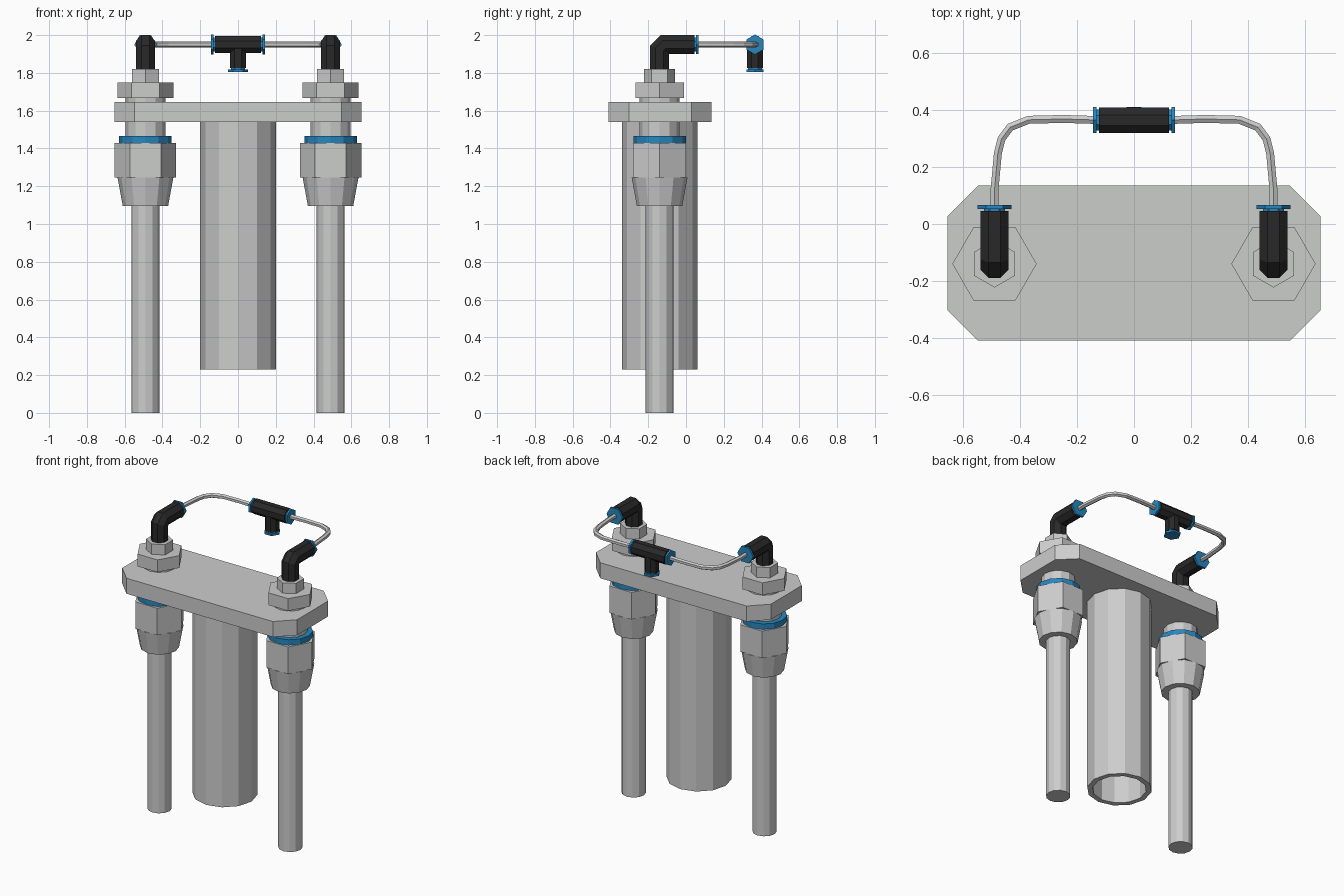
import bpy, bmesh, math
from mathutils import Vector

if "Cube" in bpy.data.objects:
    bpy.data.objects.remove(bpy.data.objects["Cube"])

X, Y, Z = Vector((1, 0, 0)), Vector((0, 1, 0)), Vector((0, 0, 1))
PX, PY = 0.49, -0.14          # rod axis
TY, TZ = 0.365, 1.95          # air line centre


def material(name, rgb):
    m = bpy.data.materials.new(name)
    m.diffuse_color = (*rgb, 1)
    m.use_nodes = True
    m.node_tree.nodes["Principled BSDF"].inputs["Base Color"].default_value = m.diffuse_color
    return m


silver = material("silver_metal", (0.60, 0.61, 0.60))
black = material("black_plastic", (0.022, 0.022, 0.022))
blue = material("blue_plastic", (0.02, 0.24, 0.52))


def finish(bm, name, mat, mirror=False):
    bmesh.ops.recalc_face_normals(bm, faces=bm.faces)
    me = bpy.data.meshes.new(name)
    bm.to_mesh(me)
    bm.free()
    me.materials.append(mat)
    ob = bpy.data.objects.new(name, me)
    bpy.context.collection.objects.link(ob)
    if mirror:
        mod = ob.modifiers.new("mirror", 'MIRROR')
        mod.use_mirror_merge = False
    return ob


def sweep(name, path, radii, sides, mat, ref=X, phase=0.0, mirror=False, bore=None):
    """Mitred polygon sweep along a planar path; ref is normal to the path plane."""
    pts = [Vector(p) for p in path]
    if not isinstance(radii, (list, tuple)):
        radii = [radii] * len(pts)
    bm = bmesh.new()
    rings = []
    for i, p in enumerate(pts):
        a = (p - pts[i - 1]).normalized() if i else (pts[1] - p).normalized()
        b = (pts[i + 1] - p).normalized() if i < len(pts) - 1 else a
        t = (a + b).normalized()
        other = t.cross(ref) / max(t.dot(a), 0.5)
        ring = []
        for k in range(sides):
            ang = phase + 2 * math.pi * k / sides
            ring.append(bm.verts.new(p + radii[i] * (math.cos(ang) * ref + math.sin(ang) * other)))
        rings.append(ring)
    for r0, r1 in zip(rings, rings[1:]):
        for k in range(sides):
            j = (k + 1) % sides
            bm.faces.new((r0[k], r0[j], r1[j], r1[k]))
    start = bm.faces.new(rings[0])
    bm.faces.new(rings[-1])
    bmesh.ops.recalc_face_normals(bm, faces=bm.faces)
    if bore:  # hollow out from the start cap
        wall, depth = bore
        bmesh.ops.inset_region(bm, faces=[start], thickness=wall)
        res = bmesh.ops.extrude_discrete_faces(bm, faces=[start])
        bmesh.ops.translate(bm, verts=res["faces"][0].verts,
                            vec=(pts[1] - pts[0]).normalized() * depth)
    return finish(bm, name, mat, mirror)


def column(name, z0, z1, r0, r1, sides, mat, phase=0.0):
    """Vertical part on the rod axis, mirrored to the other side."""
    return sweep(name, [(PX, PY, z0), (PX, PY, z1)], [r0, r1], sides, mat, X, phase, True)


def release_collar(name, p, d, ref, r, mirror=False):
    """Blue push-in collar: short hub and hexagonal flange."""
    p = Vector(p)
    sweep(name + "_hub", [p, p + d * 0.01], 0.04, 8, blue, ref, math.pi / 8, mirror)
    sweep(name + "_flange", [p + d * 0.008, p + d * 0.021], r, 6, blue, ref, 0, mirror)


# Mounting plate with clipped corners
bm = bmesh.new()
bmesh.ops.create_cube(bm, size=1)
bmesh.ops.scale(bm, vec=(1.31, 0.545, 0.105), verts=bm.verts)
bmesh.ops.translate(bm, vec=(0, -0.1375, 1.5925), verts=bm.verts)
upright = [e for e in bm.edges if abs(e.verts[0].co.z - e.verts[1].co.z) > 0.05]
bmesh.ops.bevel(bm, geom=upright, offset=0.107, segments=1, affect='EDGES')
finish(bm, "mounting_plate", silver)

# Central hollow tube, open at the bottom
sweep("central_tube", [(0, PY, 0.23), (0, PY, 1.54)], 0.2, 12, silver, bore=(0.034, 1.28))

# Rod clamps under the plate
column("rod", 0, 1.12, 0.075, 0.075, 12, silver)
column("clamp_cone", 1.095, 1.247, 0.12, 0.148, 12, silver)
column("clamp_nut", 1.247, 1.43, 0.163, 0.163, 6, silver)
column("clamp_ring", 1.43, 1.467, 0.139, 0.139, 12, blue)
column("clamp_neck", 1.467, 1.54, 0.105, 0.105, 12, silver)

# Nuts above the plate
column("washer", 1.645, 1.667, 0.105, 0.105, 12, silver)
column("lock_nut", 1.667, 1.75, 0.148, 0.148, 6, silver)
column("fitting_nut", 1.75, 1.82, 0.083, 0.083, 6, silver, math.pi / 6)

# Elbow fittings
sweep("elbow", [(PX, PY, 1.82), (PX, PY, 1.925), (PX, PY + 0.025, TZ), (PX, 0.045, TZ)],
      0.054, 8, black, X, math.pi / 8, True)
release_collar("elbow_collar", (PX, 0.045, TZ), Y, X, 0.059, True)

# Bent air lines
sweep("air_line", [(PX, 0.04, TZ), (PX, 0.12, TZ), (0.478, 0.25, TZ), (0.465, 0.3, TZ),
                   (0.435, 0.34, TZ), (0.37, 0.366, TZ), (0.25, 0.369, TZ), (0.12, TY, TZ)],
      0.016, 6, silver, Z, 0, True)

# Tee fitting
sweep("tee_body", [(-0.123, TY, TZ), (0.123, TY, TZ)], 0.0485, 8, black, Z, math.pi / 8)
sweep("tee_stem", [(0, TY, TZ), (0, TY, 1.826)], 0.0455, 8, black, X, math.pi / 8)
release_collar("tee_side_collar", (0.123, TY, TZ), X, Z, 0.053, True)
release_collar("tee_stem_collar", (0, TY, 1.826), -Z, X, 0.053)
